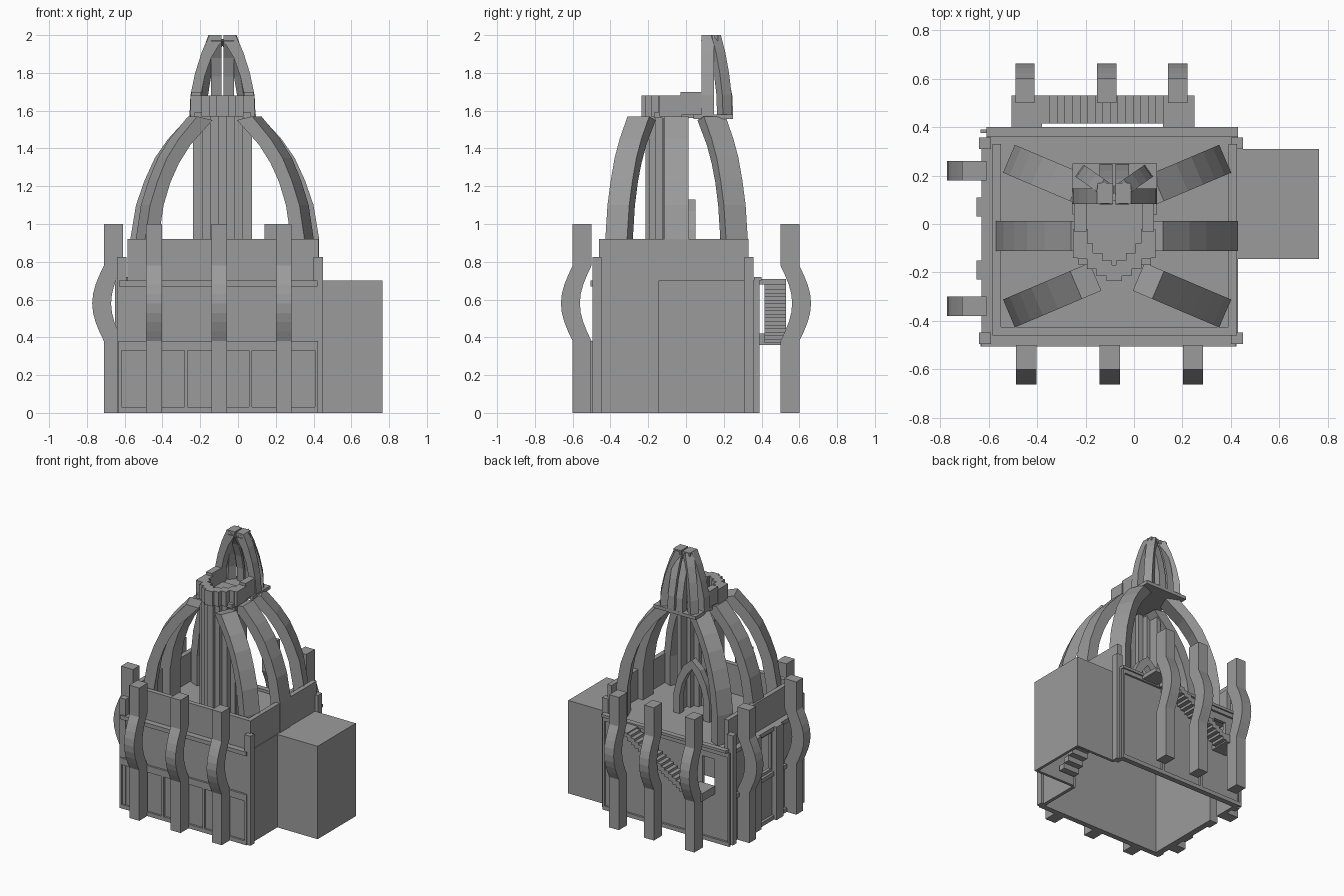
import bpy
import bmesh
import math
from mathutils import Vector

default_cube = bpy.data.objects.get("Cube")
if default_cube:
    bpy.data.objects.remove(default_cube, do_unlink=True)

stone = bpy.data.materials.new("grey stone")
stone.use_nodes = True
stone_colour = (0.33, 0.33, 0.33, 1)
stone.diffuse_color = stone_colour
stone.node_tree.nodes["Principled BSDF"].inputs["Base Color"].default_value = stone_colour


def finish(name, bm):
    bmesh.ops.recalc_face_normals(bm, faces=bm.faces)
    mesh = bpy.data.meshes.new(name)
    bm.to_mesh(mesh)
    bm.free()
    mesh.materials.append(stone)
    obj = bpy.data.objects.new(name, mesh)
    bpy.context.collection.objects.link(obj)
    return obj


def box(name, x, y, z):
    """Box from three (low, high) ranges."""
    bm = bmesh.new()
    bmesh.ops.create_cube(bm, size=1)
    for v in bm.verts:
        v.co = Vector([lo + (c + 0.5) * (hi - lo) for c, (lo, hi) in zip(v.co, (x, y, z))])
    return finish(name, bm)


def fin(name, outer, inner, width, origin, angle):
    """Upright band: (radius, z) outlines extruded sideways, pointing along angle."""
    bm = bmesh.new()
    a = math.radians(angle)
    out = Vector((math.cos(a), math.sin(a), 0))
    side = Vector((-math.sin(a), math.cos(a), 0)) * width / 2
    base = Vector((origin[0], origin[1], 0))
    up = Vector((0, 0, 1))
    rows = []
    for (ro, zo), (ri, zi) in zip(outer, inner):
        o, i = base + out * ro + up * zo, base + out * ri + up * zi
        rows.append([bm.verts.new(p) for p in (o - side, o + side, i + side, i - side)])
    for lower, upper in zip(rows, rows[1:]):
        for k in range(4):
            n = (k + 1) % 4
            bm.faces.new((lower[k], lower[n], upper[n], upper[k]))
    bm.faces.new(rows[0])
    bm.faces.new(rows[-1])
    return finish(name, bm)


def pierced_wall(name, axis, plane, span, height, hole, hole_height):
    """Wall with one rectangular opening, running along x or y."""
    pieces = {
        "start": ((span[0], hole[0]), height),
        "end": ((hole[1], span[1]), height),
        "sill": (hole, (height[0], hole_height[0])),
        "lintel": (hole, (hole_height[1], height[1])),
    }
    for part, (run, z) in pieces.items():
        if z[1] > z[0]:
            x, y = (run, plane) if axis == "x" else (plane, run)
            box(f"{name}_{part}", x, y, z)


# Extents of the hollow main building
LEFT, RIGHT, FRONT, BACK, EAVES = -0.61, 0.43, -0.49, 0.375, 0.7
T = 0.025

# Outer walls
box("front_wall", (LEFT, RIGHT), (FRONT, FRONT + T), (0, EAVES))
box("left_wall_front", (RIGHT - T, RIGHT), (FRONT, -0.14), (0, EAVES))
box("left_wall_back", (RIGHT - T, RIGHT), (0.31, BACK), (0, EAVES))
pierced_wall("back_wall", "x", (BACK - T, BACK), (LEFT, RIGHT), (0, EAVES), (-0.5, -0.4), (0.4, 0.62))
side_plane = (LEFT, LEFT + T)
pierced_wall("window_wall", "y", side_plane, (FRONT, 0.05), (0, EAVES), (-0.14, 0.02), (0.38, 0.65))
pierced_wall("door_wall", "y", side_plane, (0.05, BACK), (0, EAVES), (0.11, 0.18), (0, 0.25))
box("roof", (LEFT, RIGHT), (FRONT, BACK), (EAVES - 0.02, EAVES))

# Raised framing around the front and back panels
for label, y in (("front", (-0.505, FRONT)), ("back", (BACK, 0.39))):
    bands = ((0, 0.03), (0.33, 0.38), (0.67, EAVES)) if label == "front" else ((0, 0.03), (0.67, EAVES))
    for z in bands:
        box(f"{label}_band", (-0.63, 0.42), y, z)
    for x in (-0.625, -0.275, 0.065, 0.415):
        top = 0.38 if label == "front" else EAVES
        box(f"{label}_mullion", (x - 0.008, x + 0.008), y, (0, top))

# Corner piers and side pilasters
for x in (-0.64, 0.4):
    for y in (-0.495, 0.31):
        box("corner_pier", (x, x + 0.05), (y, y + 0.047), (0, 0.825))
for y in (-0.23, 0.03):
    box("side_pilaster", (-0.65, LEFT), (y, y + 0.08), (0, EAVES))
for z in (0, 0.33, 0.67):
    box("side_band", (-0.63, LEFT), (-0.45, 0.09 if z == 0 else 0.32), (z, z + 0.03))
box("back_cornice", (LEFT, RIGHT), (0.36, 0.4), (EAVES, 0.72))

# Parapet, open at the back
TOP = 0.92
box("front_parapet", (-0.585, 0.425), (-0.46, -0.425), (EAVES, TOP))
box("right_parapet", (-0.585, -0.55), (-0.46, 0.33), (EAVES, TOP))
box("left_parapet", (0.39, 0.425), (-0.46, 0.33), (EAVES, TOP))

# Bulging free-standing buttresses
bulge_steps = 8
outer, inner = [(0.1, 0)], [(0, 0)]
for i in range(bulge_steps + 1):
    t = i / bulge_steps
    swell = 0.062 * math.sin(math.pi * t)
    z = 0.38 + 0.4 * t
    outer.append((0.1 + swell, z))
    inner.append((swell, z))
outer.append((0.1, 1))
inner.append((0, 1))
for x in (-0.445, -0.1, 0.243):
    fin("front_buttress", outer, inner, 0.083, (x, -0.5), -90)
for x in (-0.45, -0.112, 0.18):
    fin("back_buttress", outer, inner, 0.08, (x, 0.5), 90)
for y in (-0.34, 0.22):
    fin("side_buttress", outer, inner, 0.08, (-0.61, y), 180)

# Dome ribs
rib_outer = [(0.5, EAVES), (0.5, TOP), (0.47, 1.1), (0.425, 1.23), (0.37, 1.35), (0.3, 1.45), (0.19, 1.57)]
rib_inner = [(0.42, EAVES), (0.42, TOP), (0.39, 1.1), (0.35, 1.22), (0.3, 1.32), (0.23, 1.42), (0.1, 1.55)]
CX, CY = -0.07, -0.05
for angle in (0, 180):
    fin("side_rib", rib_outer, rib_inner, 0.125, (CX, CY), angle)
short_outer = [(r * 0.97, z) for r, z in rib_outer]
short_inner = [(r * 0.97, z) for r, z in rib_inner]
for lean in (23, 157):
    fin("back_rib", short_outer, short_inner, 0.125, (CX, CY + 0.13), lean)
    fin("front_rib", short_outer, short_inner, 0.125, (CX, CY - 0.13), -lean)

# Stepped half-round shaft and the ring above it
AXIS = -0.082
steps = ((0, -0.215), (0.04, -0.195), (0.08, -0.165), (0.12, -0.125))
for offset, y in steps:
    for s in ((1, -1) if offset else (1,)):
        x = AXIS + s * offset
        box("shaft_column", (x - 0.025, x + 0.025), (y, y + 0.05), (EAVES, 1.57))
        box("ring_block", (x - 0.032, x + 0.032), (y - 0.02, y + 0.045), (1.57, 1.68))
for s in (1, -1):
    x = AXIS + s * 0.14
    box("shaft_side", (x - 0.015, x + 0.015), (-0.12, 0), (EAVES, 1.57))
    box("ring_side", (x - 0.03, x + 0.03), (-0.14, -0.02), (1.57, 1.68))
    box("ring_arm", (x - 0.025, x + 0.025), (-0.03, 0.14), (1.58, 1.7))
box("ring_floor", (-0.23, 0.07), (-0.17, 0.1), (1.56, 1.59))

# Pointed arch closing the back of the shaft
arch_outer = [(0.15, EAVES), (0.15, 0.85), (0.12, 0.97), (0.07, 1.07), (0, 1.13)]
arch_inner = [(0.1, EAVES), (0.1, 0.84), (0.08, 0.93), (0.04, 1.01), (0, 1.06)]
for angle in (0, 180):
    fin("pointed_arch", arch_outer, arch_inner, 0.05, (AXIS, 0.025), angle)

# Half-dome lantern
box("lantern_base", (-0.255, 0.095), (0.04, 0.25), (1.555, 1.58))
lan_outer = [(0.175, 1.57), (0.17, 1.68), (0.145, 1.8), (0.11, 1.91), (0.07, 2)]
lan_inner = [(0.12, 1.57), (0.115, 1.68), (0.095, 1.78), (0.06, 1.88), (0.005, 1.97)]
for angle in (0, 180):
    fin("lantern_side_rib", lan_outer, lan_inner, 0.065, (AXIS, 0.115), angle)
for angle in (35, 145):
    fin("lantern_diagonal_rib", lan_outer, lan_inner, 0.06, (AXIS, 0.12), angle)
for s in (1, -1):
    fin("lantern_back_rib", lan_outer, lan_inner, 0.055, (AXIS + s * 0.034, 0.075), 90)
    x = AXIS + s * 0.037
    box("lantern_cap", (x - 0.032, x + 0.032), (0.085, 0.17), (1.97, 2))

# Side annex, open underneath
box("annex_front_wall", (RIGHT, 0.765), (-0.145, -0.125), (0, EAVES))
box("annex_back_wall", (RIGHT, 0.765), (0.29, 0.31), (0, EAVES))
box("annex_end_wall", (0.745, 0.765), (-0.145, 0.31), (0, EAVES))
box("annex_roof", (RIGHT, 0.765), (-0.145, 0.31), (EAVES - 0.02, EAVES))
for i in range(8):
    y = -0.1 + i * 0.045
    z = 0.05 + i * 0.04
    box("annex_step", (0.45, 0.58), (y, y + 0.05), (z, z + 0.04))

# Back stair with its landings
count = 16
run = 0.5 / count
for i in range(count):
    x = -0.38 + i * run
    z = 0.4 + i * 0.3 / count
    box("stair_step", (x, x + run), (0.415, 0.53), (z - 0.03, z + 0.02))
box("upper_landing", (0.12, 0.25), (BACK, 0.53), (0.68, 0.71))
box("lower_landing", (-0.505, -0.38), (BACK, 0.53), (0.36, 0.42))
